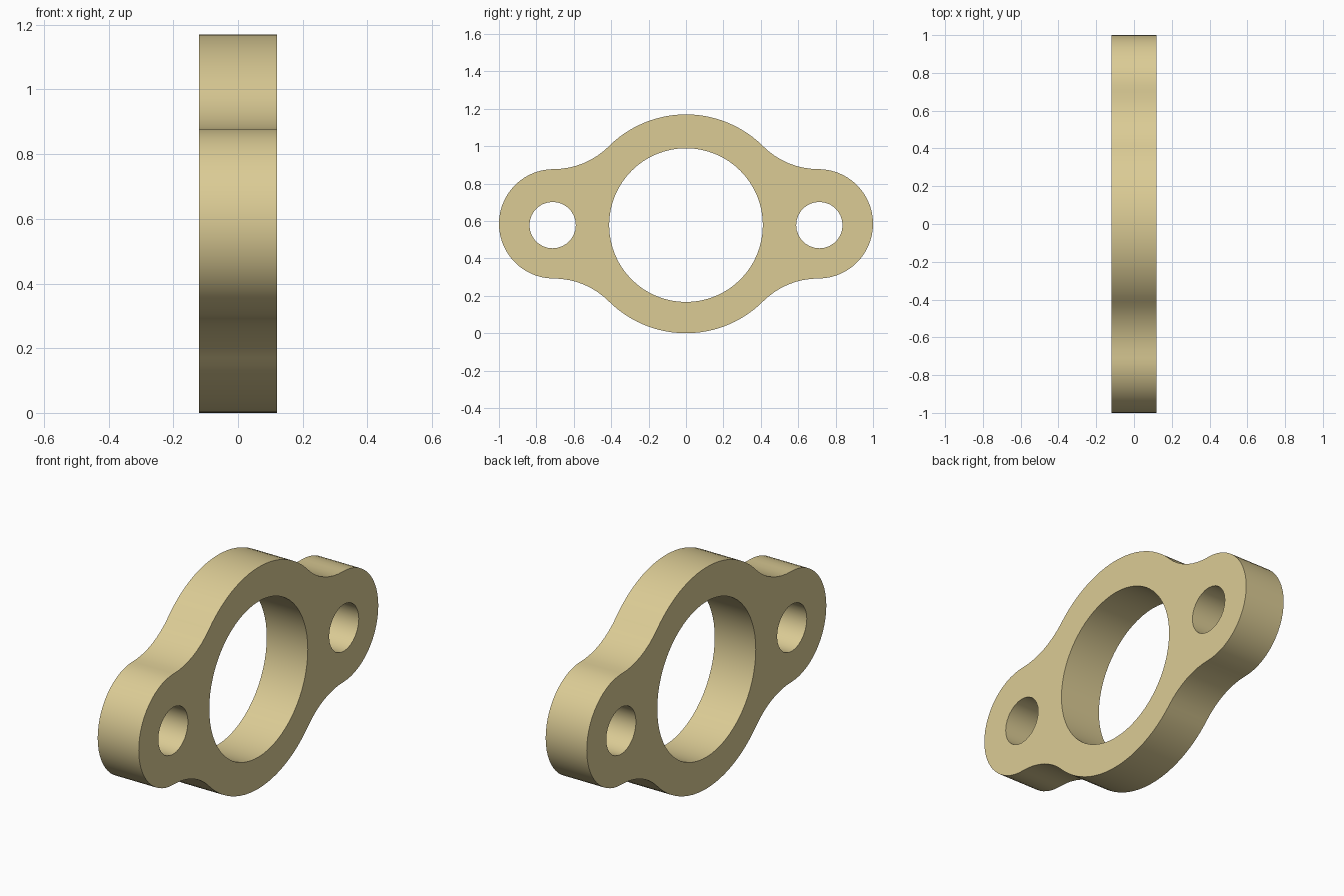
import bpy, bmesh
from math import sin, cos, pi, radians
from mathutils import Vector

if "Cube" in bpy.data.objects:
    bpy.data.objects.remove(bpy.data.objects["Cube"])

HALF_T = 0.12                 # half thickness along x
ZC = 0.585                    # height of the outline centre
R_BODY, R_EAR, EAR_Y = 0.585, 0.2925, 0.7075
R_FILLET = 0.418              # blend between body and ear
FIL_Z = R_EAR + R_FILLET      # blend centre sits straight above the ear centre


def arc(cy, cz, r, a0, a1, n):
    """Points on an arc, end point left out."""
    return [(cy + r * cos(a0 + (a1 - a0) * i / n),
             cz + r * sin(a0 + (a1 - a0) * i / n)) for i in range(n)]


def add_loop(bm, pts):
    vs = [bm.verts.new((-HALF_T, y, z)) for y, z in pts]
    for i, v in enumerate(vs):
        bm.edges.new((v, vs[(i + 1) % len(vs)]))


# Outline: ear end, blend, body arc, blend, mirrored for the lower half
q = pi / 4
half = (arc(EAR_Y, 0, R_EAR, 0, pi / 2, 14)
        + arc(EAR_Y, FIL_Z, R_FILLET, -pi / 2, -3 * q, 8)
        + arc(0, 0, R_BODY, q, 3 * q, 24)
        + arc(-EAR_Y, FIL_Z, R_FILLET, -q, -pi / 2, 8)
        + arc(-EAR_Y, 0, R_EAR, pi / 2, pi, 14))
outline = half + [(-y, -z) for y, z in half]

bm = bmesh.new()
add_loop(bm, [(y, z + ZC) for y, z in outline])

# Central bore and the two bolt holes
add_loop(bm, arc(0, 0.578, 0.411, 0, 2 * pi, 64))
for s in (-1, 1):
    add_loop(bm, arc(s * 0.713, 0.578, 0.124, 0, 2 * pi, 28))

# Fill the face around the holes and pull it to full thickness
bmesh.ops.triangle_fill(bm, use_beauty=True, use_dissolve=False,
                        edges=bm.edges[:], normal=Vector((-1, 0, 0)))
ext = bmesh.ops.extrude_face_region(bm, geom=bm.faces[:], use_keep_orig=True)
bmesh.ops.translate(bm, vec=(2 * HALF_T, 0, 0),
                    verts=[g for g in ext["geom"] if isinstance(g, bmesh.types.BMVert)])
bmesh.ops.recalc_face_normals(bm, faces=bm.faces[:])

mesh = bpy.data.meshes.new("flange_plate")
bm.to_mesh(mesh)
bm.free()
plate = bpy.data.objects.new("flange_plate", mesh)
bpy.context.collection.objects.link(plate)

# Tan colour, smooth round walls with crisp rims
mat = bpy.data.materials.new("tan")
mat.diffuse_color = (0.71, 0.6, 0.3, 1)
mat.use_nodes = True
mat.node_tree.nodes["Principled BSDF"].inputs["Base Color"].default_value = mat.diffuse_color
mesh.materials.append(mat)
bpy.context.view_layer.objects.active = plate
plate.select_set(True)
bpy.ops.object.shade_smooth_by_angle(angle=radians(30))
